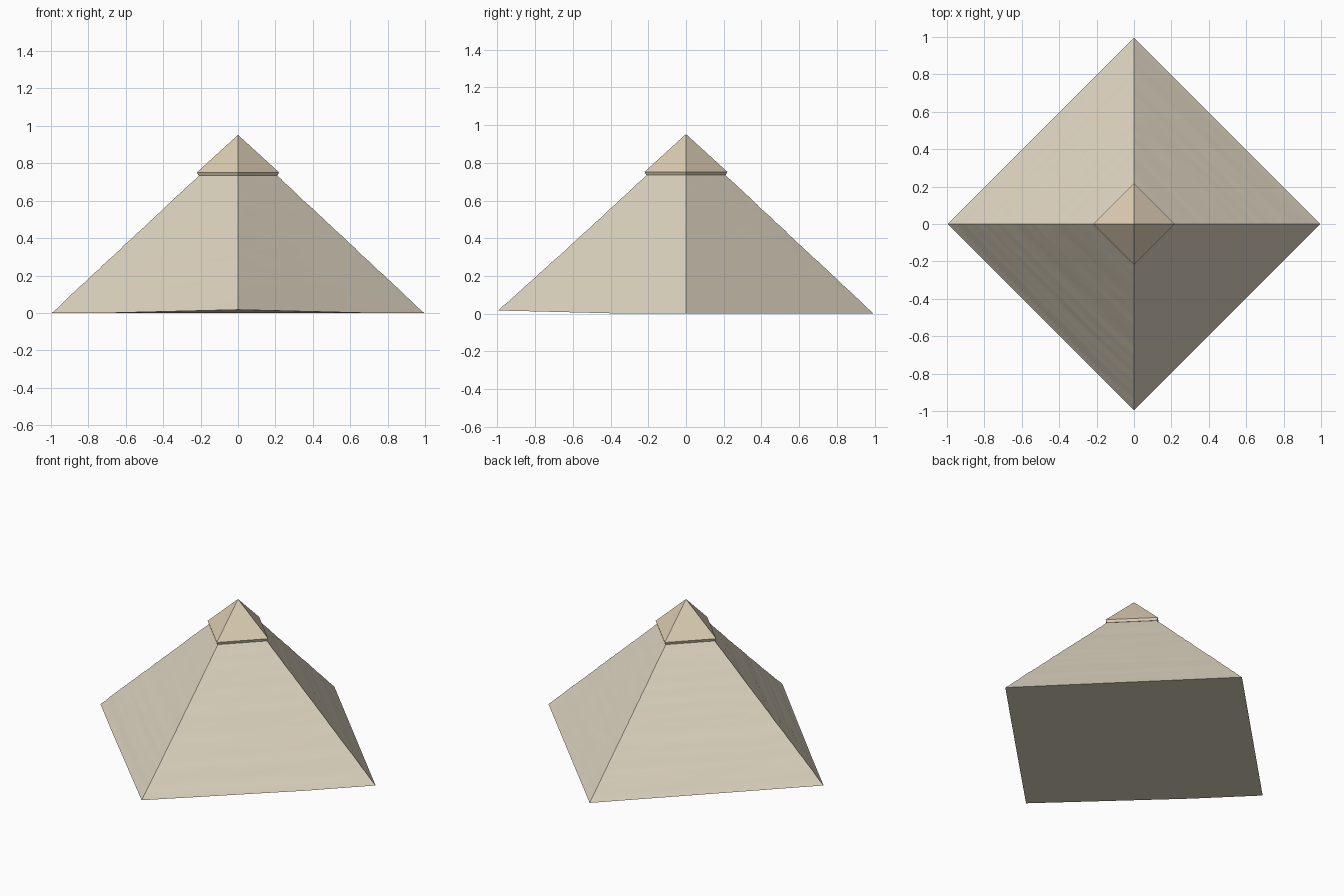
import bpy, bmesh, math, random

if "Cube" in bpy.data.objects:
    bpy.data.objects.remove(bpy.data.objects["Cube"])

random.seed(4)


def material(name, color):
    m = bpy.data.materials.new(name)
    m.diffuse_color = color
    m.use_nodes = True
    m.node_tree.nodes["Principled BSDF"].inputs["Base Color"].default_value = m.diffuse_color
    return m


def finish(name, bm, mat):
    bmesh.ops.recalc_face_normals(bm, faces=bm.faces[:])
    mesh = bpy.data.meshes.new(name)
    bm.to_mesh(mesh)
    bm.free()
    ob = bpy.data.objects.new(name, mesh)
    bpy.context.collection.objects.link(ob)
    mesh.materials.append(mat)
    return ob


# Weathered stone body: stacked square rings with corners on the axes
SEG, ROWS = 10, 32
TOP_Z, BASE_R, TOP_R = 0.74, 0.995, 0.203
corners = [(1, 0), (0, 1), (-1, 0), (0, -1)]
bm = bmesh.new()
rings = []
for row in range(ROWS + 1):
    t = row / ROWS
    radius = BASE_R + (TOP_R - BASE_R) * t
    ring = []
    for side in range(4):
        (ax, ay), (bx, by) = corners[side], corners[(side + 1) % 4]
        course = random.uniform(-0.002, 0.002)
        for s in range(SEG):
            u = s / SEG
            wear = course + random.uniform(-0.0012, 0.0012)
            r = radius + (wear if 0 < row < ROWS else 0)
            x, y = r * (ax + (bx - ax) * u), r * (ay + (by - ay) * u)
            # the underside rises slightly toward the front corner
            lift = max(0, -y - 0.3) * 0.025 * (1 - t)
            ring.append(bm.verts.new((x, y, TOP_Z * t + lift)))
    rings.append(ring)
n = 4 * SEG
for lower, upper in zip(rings, rings[1:]):
    for i in range(n):
        j = (i + 1) % n
        bm.faces.new((lower[i], lower[j], upper[j], upper[i]))
bm.faces.new(rings[-1])
bm.faces.new(rings[0][::-1])
body = finish("pyramid_body", bm, material("sandstone", (0.72, 0.65, 0.52, 1)))
bpy.context.view_layer.objects.active = body
body.select_set(True)
bpy.ops.object.shade_smooth_by_angle(angle=math.radians(30))

# Smooth capstone with a thin undercut rim
bm = bmesh.new()
low = [bm.verts.new((x * 0.211, y * 0.211, 0.735)) for x, y in corners]
rim = [bm.verts.new((x * 0.219, y * 0.219, 0.752)) for x, y in corners]
tip = bm.verts.new((0, 0, 0.952))
bm.faces.new(low[::-1])
for i in range(4):
    j = (i + 1) % 4
    bm.faces.new((low[i], low[j], rim[j], rim[i]))
    bm.faces.new((rim[i], rim[j], tip))
finish("capstone", bm, material("pale_gold_stone", (0.72, 0.61, 0.45, 1)))
